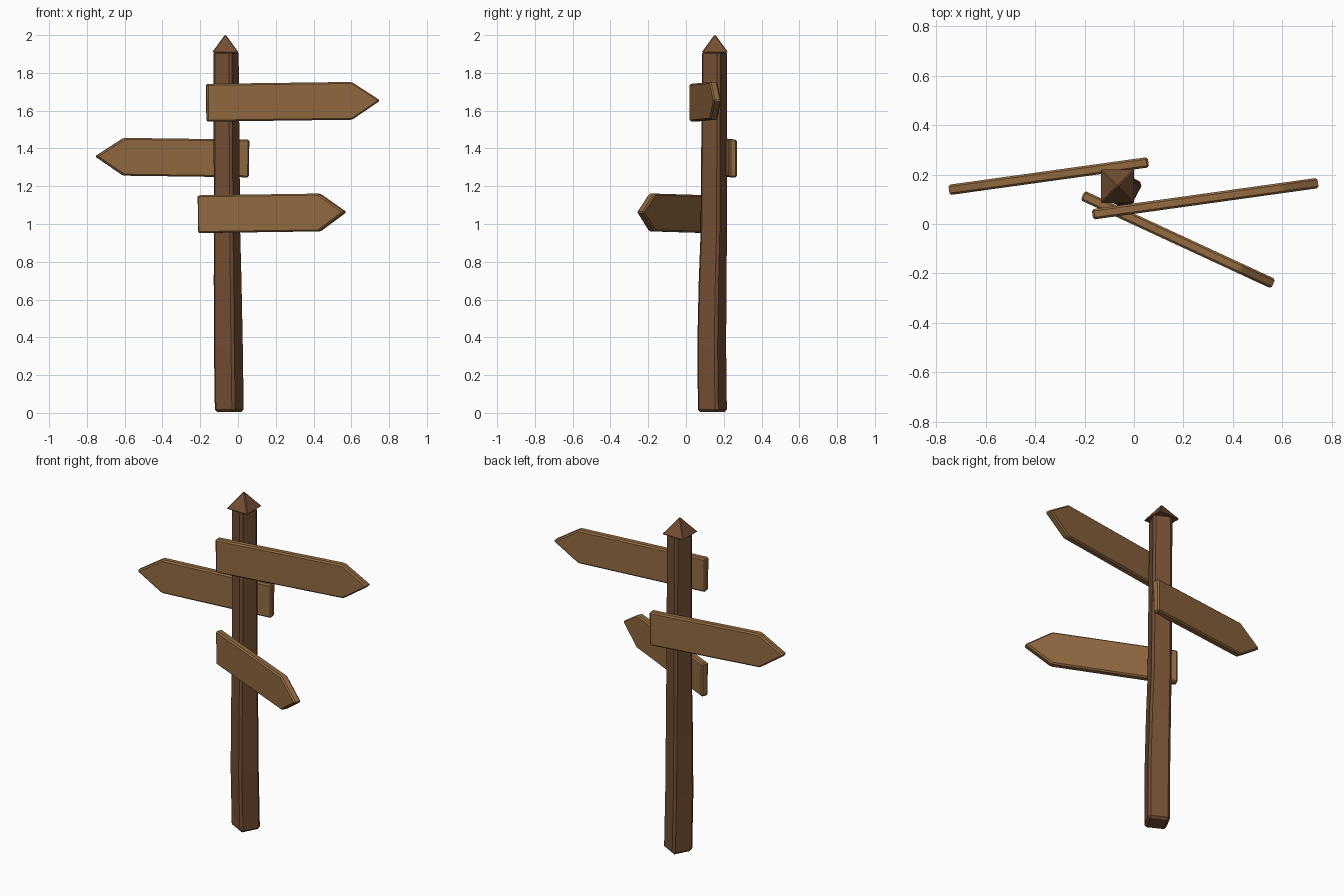
import bpy, bmesh, math
from mathutils import Vector, Matrix

cube = bpy.data.objects.get("Cube")
if cube:
    bpy.data.objects.remove(cube, do_unlink=True)


def make_material(name, color):
    mat = bpy.data.materials.new(name)
    mat.use_nodes = True
    mat.diffuse_color = (*color, 1)
    mat.node_tree.nodes["Principled BSDF"].inputs["Base Color"].default_value = (*color, 1)
    return mat


def make_object(name, bm, mat, bevel):
    bmesh.ops.recalc_face_normals(bm, faces=bm.faces)
    mesh = bpy.data.meshes.new(name)
    bm.to_mesh(mesh)
    bm.free()
    mesh.materials.append(mat)
    obj = bpy.data.objects.new(name, mesh)
    bpy.context.collection.objects.link(obj)
    mod = obj.modifiers.new("chamfer", 'BEVEL')
    mod.width = bevel
    mod.segments = 1
    mod.limit_method = 'ANGLE'
    mod.angle_limit = math.radians(30)
    return obj


def loft(bm, rings):
    """Skin a list of equal-length point rings and close both ends."""
    rings = [[bm.verts.new(p) for p in ring] for ring in rings]
    for low, high in zip(rings, rings[1:]):
        for i in range(len(low)):
            j = (i + 1) % len(low)
            bm.faces.new((low[i], low[j], high[j], high[i]))
    bm.faces.new(rings[0][::-1])
    bm.faces.new(rings[-1])


post_wood = make_material("dark brown wood", (0.175, 0.077, 0.033))
sign_wood = make_material("light brown wood", (0.29, 0.145, 0.052))

# Slightly crooked, tapering square post: height, centre x, centre y, side, turn
SECTIONS = [
    (0.005, -0.046, 0.140, 0.122, -28),
    (0.35, -0.051, 0.136, 0.122, -28),
    (0.70, -0.055, 0.141, 0.118, -27),
    (0.95, -0.058, 0.147, 0.113, -26),
    (1.915, -0.063, 0.151, 0.108, -25),
]
bm = bmesh.new()
rings = []
for z, cx, cy, side, turn in SECTIONS:
    spin = Matrix.Rotation(math.radians(turn), 3, 'Z')
    rings.append([spin @ Vector((sx * side / 2, sy * side / 2, 0)) + Vector((cx, cy, z))
                  for sx, sy in ((-1, -1), (1, -1), (1, 1), (-1, 1))])
loft(bm, rings)
make_object("post", bm, post_wood, 0.013)

# Pyramid cap
bm = bmesh.new()
bmesh.ops.create_cone(bm, cap_ends=True, segments=4, radius1=0.07 * math.sqrt(2),
                      radius2=0, depth=0.097,
                      matrix=Matrix.Translation((-0.067, 0.153, 1.9565))
                      @ Matrix.Rotation(math.pi / 4, 4, 'Z'))
make_object("post_cap", bm, post_wood, 0.004)


# Pointed boards running from the middle of the blunt end to the tip
def make_sign(name, start, tip, point=0.152, height=0.2, thick=0.042):
    start, tip = Vector(start), Vector(tip)
    length = (tip - start).length
    along = (tip - start).normalized()
    across = Vector((0, 0, 1)).cross(along).normalized()
    up = along.cross(across)
    h = height / 2
    outline = [(0, -h), (length - point, -h), (length, 0), (length - point, h), (0, h)]
    bm = bmesh.new()
    loft(bm, [[start + along * u + up * v + across * w for u, v in outline]
              for w in (-thick / 2, thick / 2)])
    make_object(name, bm, sign_wood, 0.008)


make_sign("upper_sign", (-0.167, 0.039, 1.642), (0.752, 0.167, 1.654))
make_sign("middle_sign", (0.057, 0.250, 1.347), (-0.756, 0.137, 1.358))
make_sign("lower_sign", (-0.207, 0.115, 1.052), (0.570, -0.245, 1.063))
